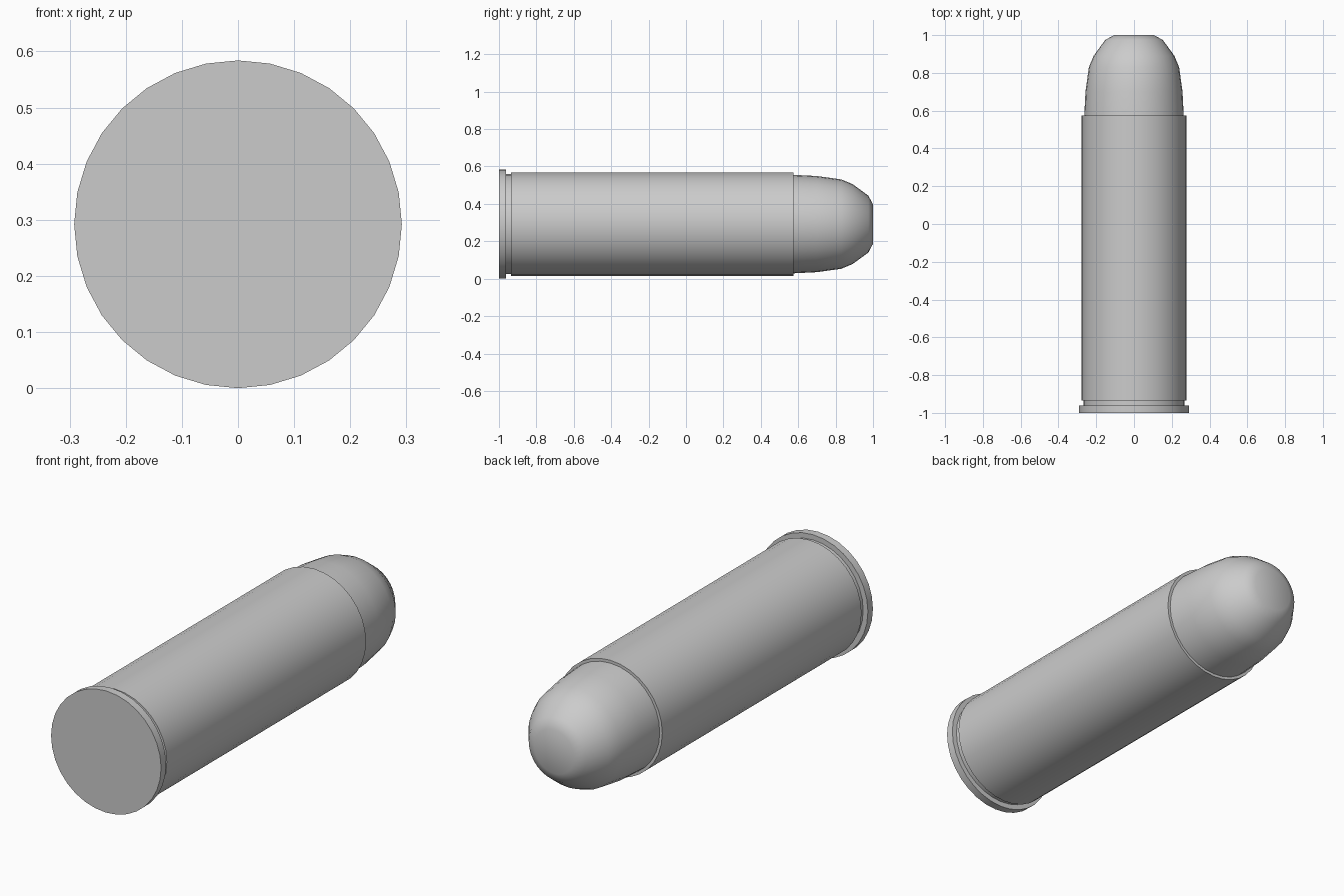
import bpy, bmesh, math

if "Cube" in bpy.data.objects:
    bpy.data.objects.remove(bpy.data.objects["Cube"])

SIDES = 32
AXIS_Z = 0.292


def lathe(name, profile, smooth_angle):
    """Revolve (y, radius) points about the lengthwise axis and cap both ends."""
    bm = bmesh.new()
    rings = []
    for y, r in profile:
        ring = []
        for i in range(SIDES):
            a = 2 * math.pi * i / SIDES
            ring.append(bm.verts.new((r * math.cos(a), y, AXIS_Z + r * math.sin(a))))
        rings.append(ring)
    for a, b in zip(rings, rings[1:]):
        for i in range(SIDES):
            j = (i + 1) % SIDES
            bm.faces.new((a[i], a[j], b[j], b[i]))
    bm.faces.new(rings[0])
    bm.faces.new(rings[-1])
    bmesh.ops.recalc_face_normals(bm, faces=bm.faces)
    mesh = bpy.data.meshes.new(name)
    bm.to_mesh(mesh)
    bm.free()
    obj = bpy.data.objects.new(name, mesh)
    bpy.context.collection.objects.link(obj)
    bpy.ops.object.select_all(action='DESELECT')
    obj.select_set(True)
    bpy.context.view_layer.objects.active = obj
    bpy.ops.object.shade_smooth_by_angle(angle=math.radians(smooth_angle))
    return obj


# Casing: base rim, extraction groove, straight wall
lathe("casing", [(-1.0, 0.292), (-0.962, 0.292), (-0.962, 0.267),
                 (-0.935, 0.267), (-0.935, 0.277), (0.575, 0.277)], 30)

# Rounded tip with a flat nose, seated in the casing mouth
lathe("tip", [(0.56, 0.264), (0.70, 0.257), (0.83, 0.239), (0.89, 0.214),
              (0.975, 0.152), (1.0, 0.105)], 80)
